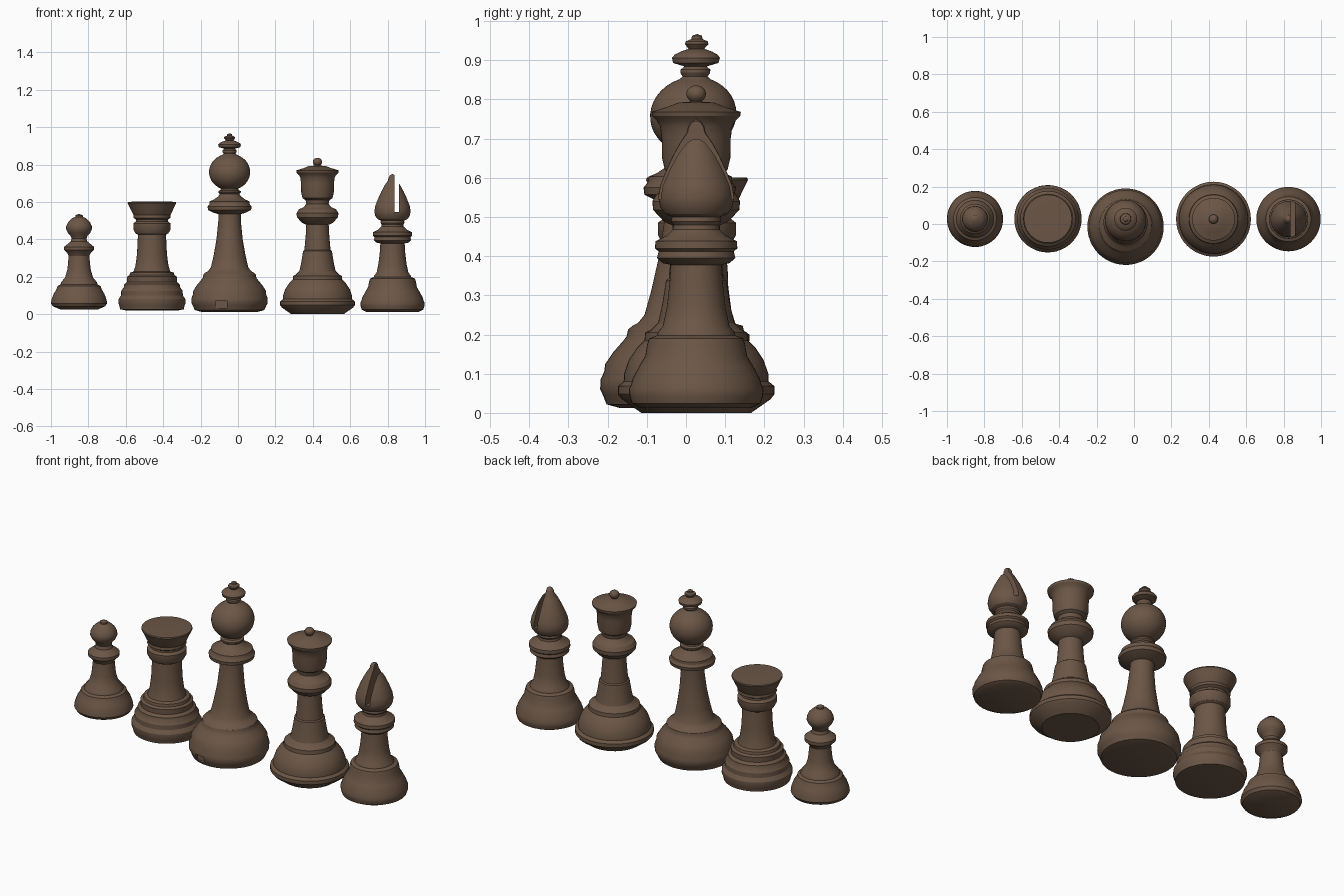
import bpy, bmesh, math
from mathutils import Vector

SEG = 48
wood = bpy.data.materials.new("dark brown wood")
wood.diffuse_color = (0.147, 0.093, 0.061, 1)


def lathe(name, x, y, profile, lean=0.0):
    """Turn a list of (radius, height) round a vertical axis; lean shears it in y."""
    bm = bmesh.new()
    rings = []
    for r, z in profile:
        cy = y + lean * z
        if r == 0:
            rings.append([bm.verts.new((x, cy, z))])
        else:
            rings.append([bm.verts.new((x + r * math.cos(a), cy + r * math.sin(a), z))
                          for a in (2 * math.pi * i / SEG for i in range(SEG))])
    for lo, hi in zip(rings, rings[1:]):
        for i in range(SEG):
            j = (i + 1) % SEG
            if len(hi) == 1:
                bm.faces.new((lo[i], lo[j], hi[0]))
            else:
                bm.faces.new((lo[i], lo[j], hi[j], hi[i]))
    bm.faces.new(rings[0][::-1])
    if len(rings[-1]) > 1:
        bm.faces.new(rings[-1])
    me = bpy.data.meshes.new(name)
    bm.to_mesh(me)
    bm.free()
    me.materials.append(wood)
    ob = bpy.data.objects.new(name, me)
    bpy.context.collection.objects.link(ob)
    return ob


def cut_box(ob, lo, hi):
    """Cut an axis-aligned box out of a piece."""
    lo, hi = Vector(lo), Vector(hi)
    bpy.ops.mesh.primitive_cube_add(size=1, location=(lo + hi) / 2)
    box = bpy.context.object
    box.name = ob.name + "_cutter"
    box.scale = hi - lo
    box.hide_render = True
    box.data.materials.append(wood)
    mod = ob.modifiers.new("cut", 'BOOLEAN')
    mod.operation = 'DIFFERENCE'
    mod.solver = 'EXACT'
    mod.object = box
    bpy.context.view_layer.objects.active = ob
    bpy.ops.object.modifier_apply(modifier=mod.name)
    bpy.data.objects.remove(box)


def ball(r, h, z, lo, hi, n=14):
    """Profile points of a flattened ball between two latitudes in degrees."""
    angles = [math.radians(lo + (hi - lo) * i / n) for i in range(n + 1)]
    return [(r * math.cos(a), z + h * math.sin(a)) for a in angles]


# pawn
pawn = lathe("pawn", -0.85, 0.027, [
    (.10, .025), (.14, .042), (.15, .058), (.147, .078), (.135, .11), (.122, .13),
    (.115, .15), (.10, .158), (.095, .172), (.075, .195), (.062, .24), (.055, .312),
    (.062, .325), (.08, .343), (.08, .36), (.06, .376), (.045, .388), (.04, .405),
    (.045, .418), (.06, .435), (.069, .455), (.068, .472), (.058, .493), (.038, .513),
    (.02, .52), (.02, .528), (0, .537)])

# rook
rook = lathe("rook", -0.46, 0.028, [
    (.14, .02), (.17, .026), (.174, .045), (.18, .06), (.179, .08), (.165, .1),
    (.164, .125), (.15, .145), (.148, .16), (.133, .172), (.134, .2), (.12, .208),
    (.117, .222), (.098, .228), (.088, .26), (.08, .32), (.075, .425), (.088, .432),
    (.1, .455), (.1, .485), (.085, .496), (.085, .506), (.1, .515), (.098, .53),
    (.104, .54), (.118, .57), (.13, .594), (.128, .6), (.11, .601)])

# king, leaning slightly backwards
king = lathe("king", -0.045, -0.018, [
    (.15, .012), (.186, .022), (.196, .045), (.204, .06), (.204, .085), (.196, .105),
    (.194, .125), (.175, .155), (.15, .185), (.143, .195), (.14, .212), (.13, .222),
    (.115, .23), (.1, .25), (.086, .31), (.07, .4), (.06, .5), (.06, .535),
    (.085, .542), (.115, .557), (.118, .575), (.108, .588), (.106, .603), (.085, .612),
    (.06, .63), (.052, .642), (.06, .65), (.06, .658), (.048, .664)]
    + ball(.11, .098, .76, -66, 69)
    + [(.032, .858), (.038, .868), (.038, .876), (.028, .884), (.058, .893), (.061, .906),
       (.055, .914), (.04, .922), (.02, .929), (.03, .941), (.028, .948), (.014, .954),
       (.013, .962), (0, .967)], lean=0.048)
cut_box(king, (-.118, -.4, .034), (-.06, -.19, .072))

# queen
queen = lathe("queen", 0.425, 0.026, [
    (.14, 0), (.19, .035), (.2, .048), (.2, .068), (.185, .08), (.184, .1),
    (.172, .135), (.152, .165), (.132, .185), (.13, .205), (.115, .212), (.097, .23),
    (.086, .28), (.077, .338), (.07, .343), (.063, .42), (.06, .478), (.082, .488),
    (.11, .518), (.112, .54), (.1, .56), (.072, .573), (.06, .59), (.064, .61),
    (.08, .62), (.087, .65), (.088, .7), (.092, .73), (.1, .745), (.112, .757),
    (.114, .768), (.098, .773), (.07, .782), (.045, .792), (.016, .794)]
    + ball(.025, .022, .814, -50, 75, 8) + [(0, .836)])

# bishop, with a slot through the pointed head
bishop = lathe("bishop", 0.826, 0.026, [
    (.14, .012), (.164, .024), (.17, .042), (.172, .06), (.165, .076), (.163, .086),
    (.145, .12), (.13, .145), (.125, .175), (.12, .19), (.1, .198), (.098, .206),
    (.085, .222), (.075, .27), (.068, .33), (.065, .378), (.085, .382), (.1, .395),
    (.096, .412), (.105, .42), (.104, .438), (.075, .453), (.06, .468), (.058, .48),
    (.064, .488), (.062, .5), (.08, .508), (.092, .525), (.097, .55), (.092, .58),
    (.076, .62), (.06, .655), (.041, .69), (.024, .715), (.021, .73), (.014, .742), (0, .75)])
cut_box(bishop, (.836, -.3, .545), (.861, .3, .9))

# smooth turned surfaces with crisp ridges
for ob in (pawn, rook, king, queen, bishop):
    bpy.ops.object.select_all(action='DESELECT')
    ob.select_set(True)
    bpy.context.view_layer.objects.active = ob
    bpy.ops.object.shade_smooth_by_angle(angle=math.radians(30))
